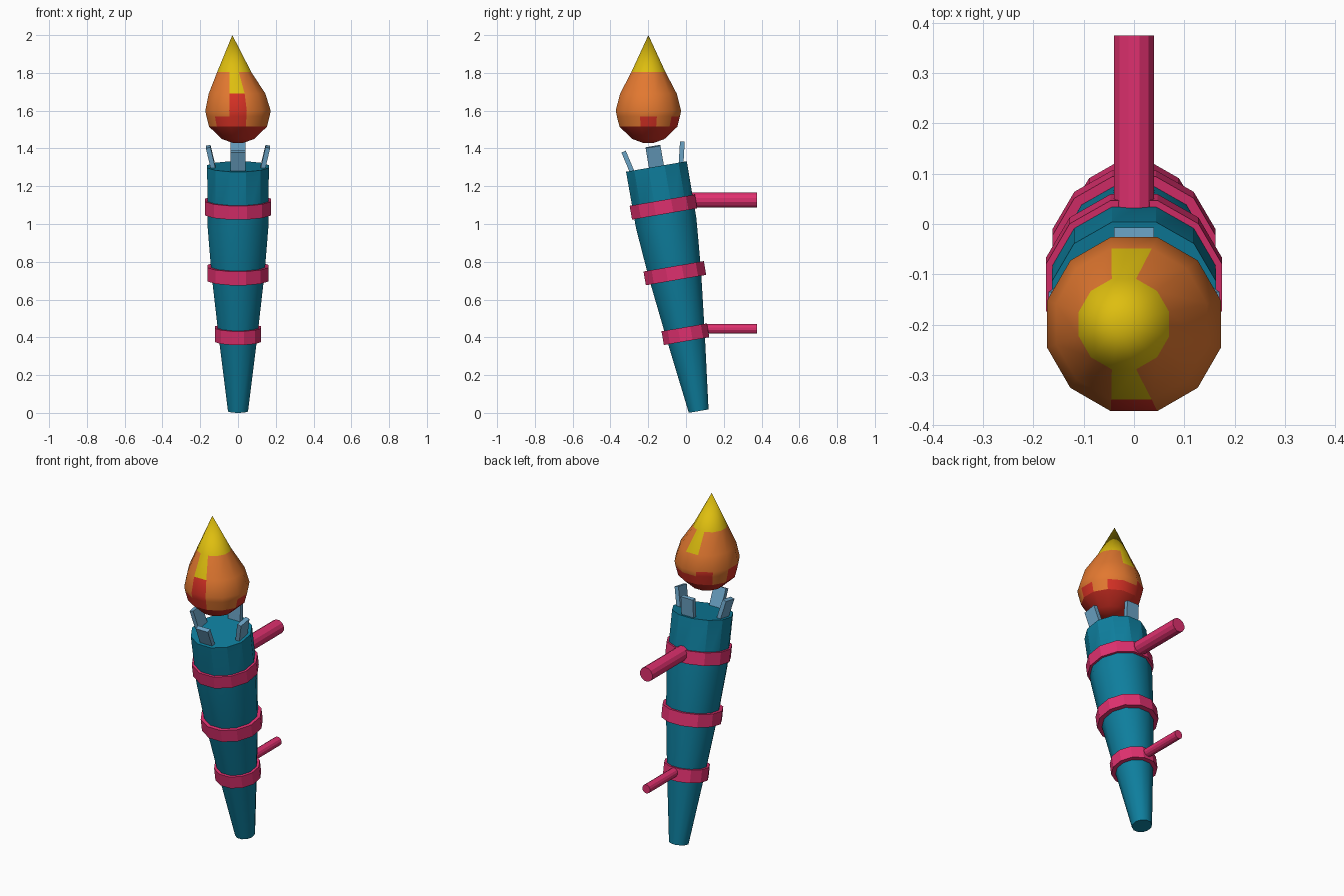
import bpy, bmesh, math
from mathutils import Matrix, Vector

cube = bpy.data.objects.get("Cube")
if cube:
    bpy.data.objects.remove(cube)

SIDES = 12
TILT = Matrix.Translation((0, 0.067, 0.0095)) @ Matrix.Rotation(math.radians(9.8), 4, 'X')


def material(name, *rgb):
    linear = [(c / 255 / 12.92) if c < 11 else ((c / 255 + 0.055) / 1.055) ** 2.4 for c in rgb]
    m = bpy.data.materials.new(name)
    m.use_nodes = True
    m.diffuse_color = (*linear, 1)
    m.node_tree.nodes["Principled BSDF"].inputs["Base Color"].default_value = (*linear, 1)
    return m


teal = material("teal", 14, 126, 157)
pink = material("pink", 222, 48, 110)
steel = material("steel_blue", 106, 162, 196)
red = material("flame_red", 212, 48, 36)
orange = material("flame_orange", 226, 120, 48)
yellow = material("flame_yellow", 222, 190, 15)


def finish(name, bm, matrix, mats, smooth=True):
    bmesh.ops.recalc_face_normals(bm, faces=bm.faces)
    bm.transform(matrix)
    mesh = bpy.data.meshes.new(name)
    bm.to_mesh(mesh)
    bm.free()
    for m in mats:
        mesh.materials.append(m)
    obj = bpy.data.objects.new(name, mesh)
    bpy.context.collection.objects.link(obj)
    if smooth:
        bpy.ops.object.select_all(action='DESELECT')
        obj.select_set(True)
        bpy.context.view_layer.objects.active = obj
        bpy.ops.object.shade_smooth_by_angle(angle=math.radians(29.9))
    return obj


def lathe(profile):
    """Capped stack of polygons from (height, half width, x offset); zero width is a point."""
    bm = bmesh.new()
    rings = []
    for z, half, dx in profile:
        r = half / math.cos(math.pi / SIDES)
        count = SIDES if r else 1
        angles = [(i + 0.5) * math.tau / SIDES for i in range(count)]
        rings.append([bm.verts.new((dx + r * math.cos(a), r * math.sin(a), z)) for a in angles])
    for low, high in zip(rings, rings[1:]):
        for i in range(SIDES):
            j = (i + 1) % SIDES
            if len(high) == 1:
                bm.faces.new((low[i], low[j], high[0]))
            else:
                bm.faces.new((low[i], low[j], high[j], high[i]))
    bm.faces.new(rings[0])
    if len(rings[-1]) > 1:
        bm.faces.new(rings[-1])
    return bm


# Tapered handle
handle = [(0, 0.053), (0.41, 0.103), (0.74, 0.14), (1.01, 0.162), (1.314, 0.163)]
finish("torch_handle", lathe([(z, r, 0) for z, r in handle]), TILT, [teal])

# Bands around the handle
for name, z, r in (("lower", 0.413, 0.122), ("middle", 0.741, 0.162), ("upper", 1.096, 0.175)):
    bm = lathe([(z - 0.037, r, 0), (z + 0.037, r, 0)])
    finish(name + "_band", bm, TILT, [pink], smooth=False)

# Wall rods running straight back
for name, z, r, start in (("lower", 0.445, 0.025, 0.07), ("upper", 1.128, 0.04, 0.03)):
    bm = lathe([(start, r, 0), (0.375, r, 0)])
    place = Matrix.Translation((0, 0, z)) @ Matrix.Rotation(-math.pi / 2, 4, 'X')
    finish(name + "_wall_rod", bm, place, [pink], smooth=False)

# Four prongs leaning outward from the rim
for i, name in enumerate(("left", "back", "right", "front")):
    bm = bmesh.new()
    bmesh.ops.create_cube(bm, size=1)
    bm.transform(Matrix.Translation((0, 0, 0.045)) @ Matrix.Diagonal((0.025, 0.08, 0.13, 1)))
    place = (TILT @ Matrix.Rotation(i * math.pi / 2, 4, 'Z')
             @ Matrix.Translation((0.133, 0, 1.314)) @ Matrix.Rotation(math.radians(13), 4, 'Y'))
    finish(name + "_prong", bm, place, [steel], smooth=False)

# Flame with its tip bent sideways
flame = [(1.43, 0.03, 0), (1.45, 0.085, 0), (1.515, 0.153, 0), (1.57, 0.167, 0),
         (1.60, 0.173, 0), (1.69, 0.15, -0.005), (1.805, 0.09, -0.02), (2.0, 0, -0.03)]
bm = lathe(flame)

# Flame colours: red base, orange middle, yellow tip, with tongues on some sides
red_tongues = {0: 1.575, 4: 1.61, 6: 1.61, 9: 1.695, 2: 1.575, 3: 1.575, 8: 1.575}
yellow_tongues = {3: 1.68, 9: 1.68}
for f in bm.faces:
    c = f.calc_center_median()
    side = round(math.atan2(c.y, c.x + 0.01) / math.tau * SIDES) % SIDES
    top = max(v.co.z for v in f.verts)
    bottom = min(v.co.z for v in f.verts)
    if bottom > yellow_tongues.get(side, 1.8):
        f.material_index = 2
    elif top > red_tongues.get(side, 1.52):
        f.material_index = 1
finish("flame", bm, Matrix.Translation(Vector((0, -0.199, 0))), [red, orange, yellow])
